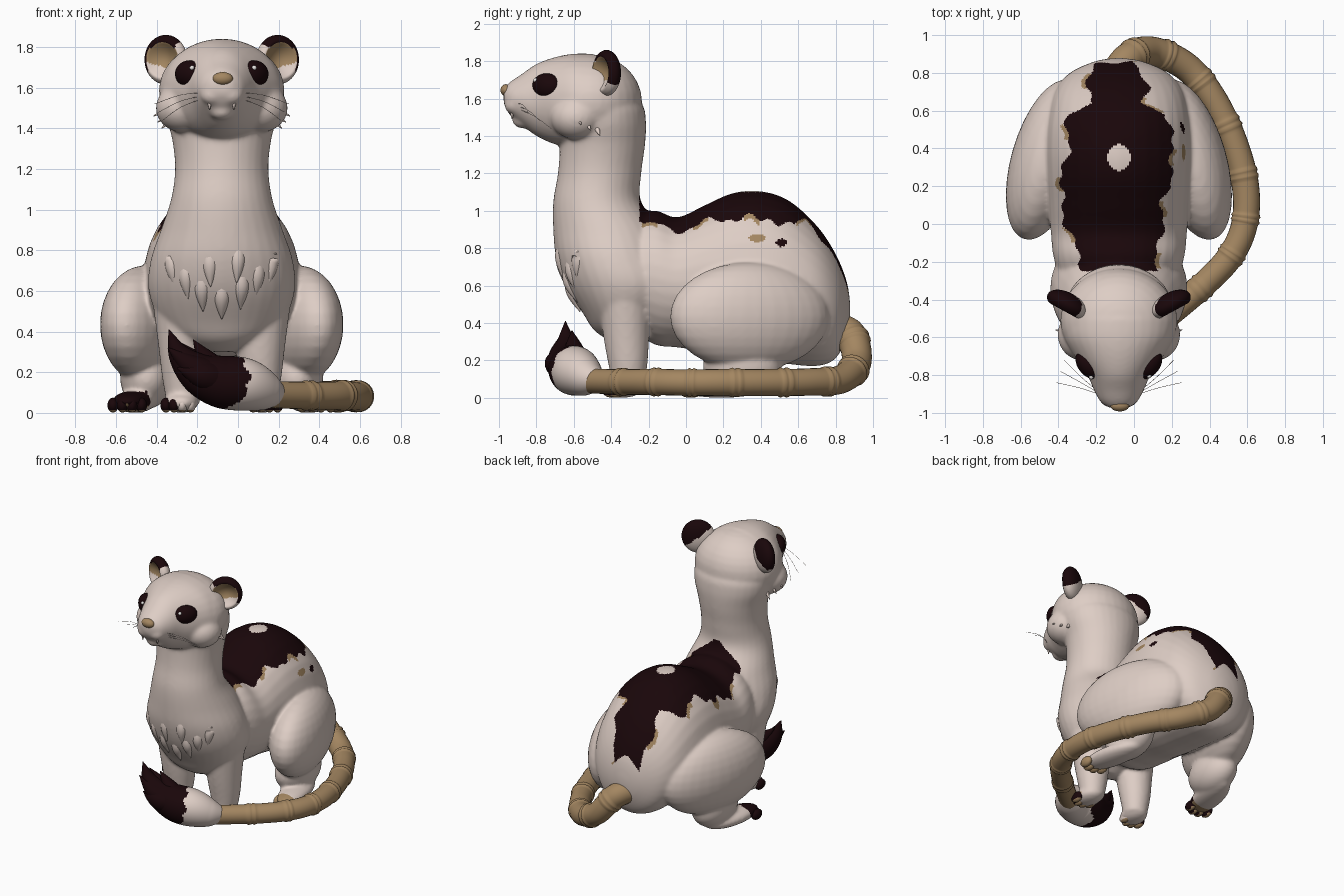
import bpy, bmesh, math
from mathutils import Vector, Matrix

if "Cube" in bpy.data.objects:
    bpy.data.objects.remove(bpy.data.objects["Cube"])

X0 = -0.08  # body centre line


def mat(name, col):
    m = bpy.data.materials.new(name)
    m.diffuse_color = (*col, 1)
    m.use_nodes = True
    m.node_tree.nodes["Principled BSDF"].inputs["Base Color"].default_value = m.diffuse_color
    return m


CREAM = mat("cream_fur", (.73, .615, .56))
DARK = mat("dark_brown", (.010, .002, .003))
TAN = mat("tan", (.37, .24, .12))
WHITE = mat("eye_highlight", (.9, .87, .85))
MATS = [CREAM, DARK, TAN, WHITE]


def finish(name, bm, index=0, rule=None):
    bmesh.ops.recalc_face_normals(bm, faces=bm.faces)
    me = bpy.data.meshes.new(name)
    bm.to_mesh(me)
    bm.free()
    ob = bpy.data.objects.new(name, me)
    bpy.context.collection.objects.link(ob)
    for m in MATS:
        me.materials.append(m)
    paint(ob, rule or (lambda c, n: index))
    return ob


def paint(ob, rule):
    for p in ob.data.polygons:
        p.use_smooth = True
        p.material_index = rule(p.center, p.normal)


def ball(bm, c, r, rot=None, seg=32):
    m = Matrix.Translation(c) @ (rot or Matrix()) @ Matrix.Diagonal((*r, 1))
    return bmesh.ops.create_uvsphere(bm, u_segments=seg, v_segments=seg // 2, radius=1, matrix=m)["verts"]


def loft(bm, rings, n=32):
    """Skin elliptical rings given as (centre, half axis u, half axis v)."""
    loops = [[bm.verts.new(c + u * math.cos(math.tau * i / n) + v * math.sin(math.tau * i / n))
              for i in range(n)] for c, u, v in rings]
    for a, b in zip(loops, loops[1:]):
        for i in range(n):
            j = (i + 1) % n
            bm.faces.new((a[i], a[j], b[j], b[i]))
    bm.faces.new(loops[0])
    bm.faces.new(loops[-1])


def spline(pts, per=8):
    """Catmull-Rom through tuples of any length."""
    p = [pts[0]] + list(pts) + [pts[-1]]
    out = []
    for k in range(1, len(p) - 2):
        for s in range(per):
            t = s / per
            out.append([.5 * (2 * b + (c - a) * t + (2 * a - 5 * b + 4 * c - d) * t * t
                              + (3 * b - a - 3 * c + d) * t ** 3)
                        for a, b, c, d in zip(p[k - 1], p[k], p[k + 1], p[k + 2])])
    return out + [list(pts[-1])]


def tube(bm, pts, per=8, n=20, swell=lambda t: 1):
    """Round tube through (x, y, z, radius) points."""
    s = spline(pts, per)
    c = [Vector(q[:3]) for q in s]
    rings = []
    for i, q in enumerate(s):
        d = (c[min(i + 1, len(c) - 1)] - c[max(i - 1, 0)]).normalized()
        ref = Vector((0, 0, 1)) if abs(d.z) < .95 else Vector((0, 1, 0))
        u = d.cross(ref).normalized()
        r = max(q[3], .001) * swell(i / (len(s) - 1))
        rings.append((c[i], u * r, u.cross(d) * r))
    loft(bm, rings, n)


# ---- body: overlapping volumes fused into one skin
bm = bmesh.new()
# chest and neck: z, y centre, y half, x half
CHEST = [(.3, -.36, .04, .06), (.36, -.36, .13, .19), (.45, -.33, .22, .30), (.6, -.33, .315, .36),
         (.75, -.38, .315, .35), (.9, -.42, .29, .30), (1.05, -.475, .235, .25), (1.2, -.462, .223, .23),
         (1.35, -.447, .228, .245), (1.48, -.448, .234, .28), (1.58, -.46, .22, .27), (1.7, -.49, .12, .15)]
loft(bm, [(Vector((X0, y, z)), Vector((rx, 0, 0)), Vector((0, ry, 0))) for z, y, ry, rx in spline(CHEST, 5)])
# torso: y, bottom, top, x half
TORSO = [(-.45, .5, .86, .25), (-.2, .30, 1.0, .34), (-.05, .27, .965, .36), (.1, .25, 1.03, .37),
         (.25, .22, 1.095, .38), (.4, .2, 1.105, .385), (.55, .18, 1.055, .375), (.7, .17, .92, .34),
         (.8, .21, .77, .26), (.86, .33, .62, .13), (.878, .44, .5, .03)]
# head and muzzle use the same layout
HEAD = [(-.5, 1.34, 1.84, .30), (-.6, 1.34, 1.84, .29), (-.7, 1.355, 1.822, .235), (-.8, 1.40, 1.785, .168),
        (-.88, 1.46, 1.73, .132), (-.94, 1.51, 1.69, .098), (-.975, 1.57, 1.655, .05)]
for table in (TORSO, HEAD):
    loft(bm, [(Vector((X0, y, (a + b) / 2)), Vector((rx, 0, 0)), Vector((0, 0, (b - a) / 2)))
              for y, a, b, rx in spline(table, 5)])
ball(bm, (X0, -.51, 1.585), (.31, .275, .25))          # skull
ball(bm, (X0, -.87, 1.485), (.06, .06, .045))         # chin
for s in (-1, 1):
    ball(bm, (X0 + s * .19, -.585, 1.5), (.135, .14, .12))    # cheek
    ball(bm, (X0 + s * .045, -.92, 1.565), (.06, .05, .05))  # muzzle pad
    ball(bm, (X0 + s * .38, .34, .435), (.19, .44, .29), Matrix.Rotation(s * .28, 4, 'Z'))  # thigh
    ball(bm, (X0 + s * .43, .19, .055), (.1, .24, .055), Matrix.Rotation(s * .2, 4, 'Z'))   # hind foot
    ball(bm, (X0 + s * .37, .3, .17), (.13, .21, .15))      # ankle
    tube(bm, [(X0 + s * .2, -.33, .62, .15), (X0 + s * .19, -.32, .35, .125),
              (X0 + s * .19, -.31, .18, .105), (X0 + s * .19, -.31, .04, .08)])  # front leg
    ball(bm, (X0 + s * .2, -.34, .05), (.085, .11, .05))   # front paw
body = finish("body", bm)
bpy.context.view_layer.objects.active = body
body.select_set(True)
mod = body.modifiers.new("fuse", 'REMESH')
mod.mode = 'VOXEL'
mod.voxel_size = .0105
bpy.ops.object.modifier_apply(modifier="fuse")
mod = body.modifiers.new("soften", 'SMOOTH')
mod.iterations = 14
bpy.ops.object.modifier_apply(modifier="soften")

# half widths of the saddle marking along y: (y, left, right)
SADDLE = [(-.3, .17, .17), (-.2, .2, .2), (0, .28, .23), (.1, .3, .23), (.2, .31, .265), (.4, .27, .29),
          (.58, .27, .25), (.64, .15, .13), (.72, .17, .15), (.8, .14, .11), (.9, .11, .08)]


def coat(c, n):
    x, y, z = c.x - X0, c.y, c.z
    if z < .105 and abs(x) > .28 and y < (.11 if x < 0 else .04):   # hind foot tips
        return 2 if n.z < -.6 or x > 0 else 1
    for sy, sz, ry, rz, i in ((.38, .855, .045, .022, 2), (.51, .83, .03, .022, 1)):
        if x > .1 and z > .7 and ((y - sy) / ry) ** 2 + ((z - sz) / rz) ** 2 < 1:
            return i
    if -.25 < y and .6 + .05 * math.sin(x * 22 + 2) < z < 1.1:
        for a, b in zip(SADDLE, SADDLE[1:]):
            if a[0] <= y < b[0]:
                k = 1 if x < 0 else 2
                w = a[k] + (b[k] - a[k]) * (y - a[0]) / (b[0] - a[0])
                w += .014 * math.sin(y * 25 + k) + .009 * math.sin(y * 58 + 2 * k)
                if abs(x) < w:
                    return 1
                if abs(x) < w + .022 and math.sin(y * 23 + 3 * k) > .6:
                    return 2
    return 0


paint(body, coat)

# ---- toes
for label, dx, y, sp in (("hind", .465, .01, .047), ("front", .215, -.40, .04)):
    for s in (-1, 1):
        bm = bmesh.new()
        for k in (-1.5, -.5, .5, 1.5):
            ball(bm, (X0 + s * dx + k * sp, y + .012 * k * k, .038), (.028, .052, .037), seg=14)

        def toe_rule(c, n, s=s, label=label, dx=dx):
            if label == "hind":
                return 2 if n.z < -.75 or s > 0 else 1
            return 2 if n.z < -.6 else (0 if s * (c.x - X0) < dx else 1)
        finish(f"{label}_toes_{'left' if s < 0 else 'right'}", bm, rule=toe_rule)

# ---- ears: thick dished discs turned outward
for s in (-1, 1):
    bm = bmesh.new()
    for v in ball(bm, (0, 0, 0), (.115, .122, .062), Matrix.Rotation(math.pi / 2, 4, 'X'), 56):
        r = math.hypot(v.co.x, v.co.z) / .12
        if v.co.y < 0 and r < .76:
            v.co.y += .07 * (1 - (r / .76) ** 2)

    def ear_rule(c, n, s=s):
        r, out = math.hypot(c.x, c.z) / .12, s * c.x
        if c.y < .03 and r < .73:
            return 2 if c.z - out * .3 > -.04 else 0
        return 1 if c.z + out * .8 > .01 + .006 * math.sin(c.x * 90) and c.y > -.045 else 0
    ob = finish("ear_left" if s < 0 else "ear_right", bm, rule=ear_rule)
    ob.data.transform(Matrix.Translation((X0 + s * .275, -.425, 1.738)) @ Matrix.Rotation(s * .5, 4, 'Z'))

# ---- eyes with highlights
for s, glint, out in ((-1, -.058, .033), (1, -.045, .04)):
    side = "left" if s < 0 else "right"
    c = Vector((X0 + s * .158, -.745, 1.668))
    along, normal = Vector((s * .64, .77, 0)), Vector((s * .77, -.64, 0))
    bm = bmesh.new()
    ball(bm, c, (.088, .058, .067), Matrix.Rotation(s * .875, 4, 'Z'), 40)
    finish("eye_" + side, bm, 1)
    bm = bmesh.new()
    ball(bm, c + along * glint + normal * out + Vector((0, 0, .03)), (.012, .012, .012), seg=12)
    finish("highlight_" + side, bm, 3)

# ---- nose and teeth
bm = bmesh.new()
ball(bm, (X0 + .005, -.962, 1.645), (.05, .03, .032))
finish("nose", bm, 2)
bm = bmesh.new()
for s in (-1, 1):
    tube(bm, [(X0 + s * .06, -.93, 1.53, .012), (X0 + s * .06, -.93, 1.49, .002)], per=4, n=8)
finish("teeth", bm, 0)

# ---- whiskers
bm = bmesh.new()
for s in (-1, 1):
    for k in range(3):
        tube(bm, [(X0 + s * .08, -.91, 1.575 - .012 * k, .0012),
                  (X0 + s * .2, -.87 + .03 * k, 1.565 - .03 * k, .0012),
                  (X0 + s * (.33 - .02 * k), -.84 + .06 * k, 1.52 - .04 * k, .0012)], per=5, n=4)
finish("whiskers", bm, 0)

# ---- fur tufts on chest and cheeks
bm = bmesh.new()
for x, z in ((-.25, .74), (-.18, .68), (-.1, .62), (0, .58), (.1, .63), (.18, .69), (.25, .75), (-.06, .74), (.08, .76)):
    rows = spline(CHEST, 8)

    def surf(h):
        _, yc, ry, rx = min(rows, key=lambda q: abs(q[0] - h))
        return yc - ry * math.sqrt(1 - (x / rx) ** 2)
    tube(bm, [(X0 + x * .82, surf(z + .16) + .07, z + .16, .02), (X0 + x * .95, surf(z) + .032, z, .042),
              (X0 + x * .92, surf(z - .12) - .006, z - .12, .002)], n=12)
for s in (-1, 1):
    for k in range(3):
        tube(bm, [(X0 + s * .2, -.6 + .05 * k, 1.54 - .02 * k, .035),
                  (X0 + s * (.335 - .02 * k), -.56 + .05 * k, 1.46 - .03 * k, .002)], n=10)
finish("fur_tufts", bm, 0)

# ---- jointed tail
bm = bmesh.new()
TAIL = [(-.13, .74, .38, .08), (-.03, .875, .34, .084), (.1, .912, .19, .079), (.28, .83, .1, .076),
        (.42, .66, .085, .073), (.53, .43, .082, .072), (.59, .2, .082, .072), (.585, 0, .082, .070),
        (.51, -.17, .085, .070), (.36, -.33, .085, .068), (.15, -.51, .09, .066)]


def joints(t):
    d = (t * 9 + .35) % 1 - .5
    return 1 + .12 * math.exp(-((abs(d) - .06) / .035) ** 2)


tube(bm, TAIL, per=22, n=24, swell=joints)
finish("tail", bm, 2)

# ---- tail brush with dark tip
bm = bmesh.new()
tube(bm, [(.2, -.47, .09, .05), (.13, -.53, .11, .10), (.03, -.585, .14, .13), (-.09, -.61, .155, .128),
          (-.2, -.63, .2, .10), (-.29, -.64, .29, .055), (-.34, -.645, .41, .002)], per=14, n=48)
for x, y, z in ((-.345, -.67, .32), (-.22, -.6, .36), (-.31, -.60, .36), (-.3, -.69, .22)):
    tube(bm, [(-.06, -.62, .16, .08), (x * .6, y, .12 + z * .3, .068), (x, y - .01, z, .002)], per=10, n=20)
finish("tail_brush", bm, rule=lambda c, n: 1 if c.x + .9 * max(.12 - c.z, 0) < .0
       + .02 * math.sin(c.z * 55 + c.y * 30) + .6 * max(-.62 - c.y, 0) else 0)
